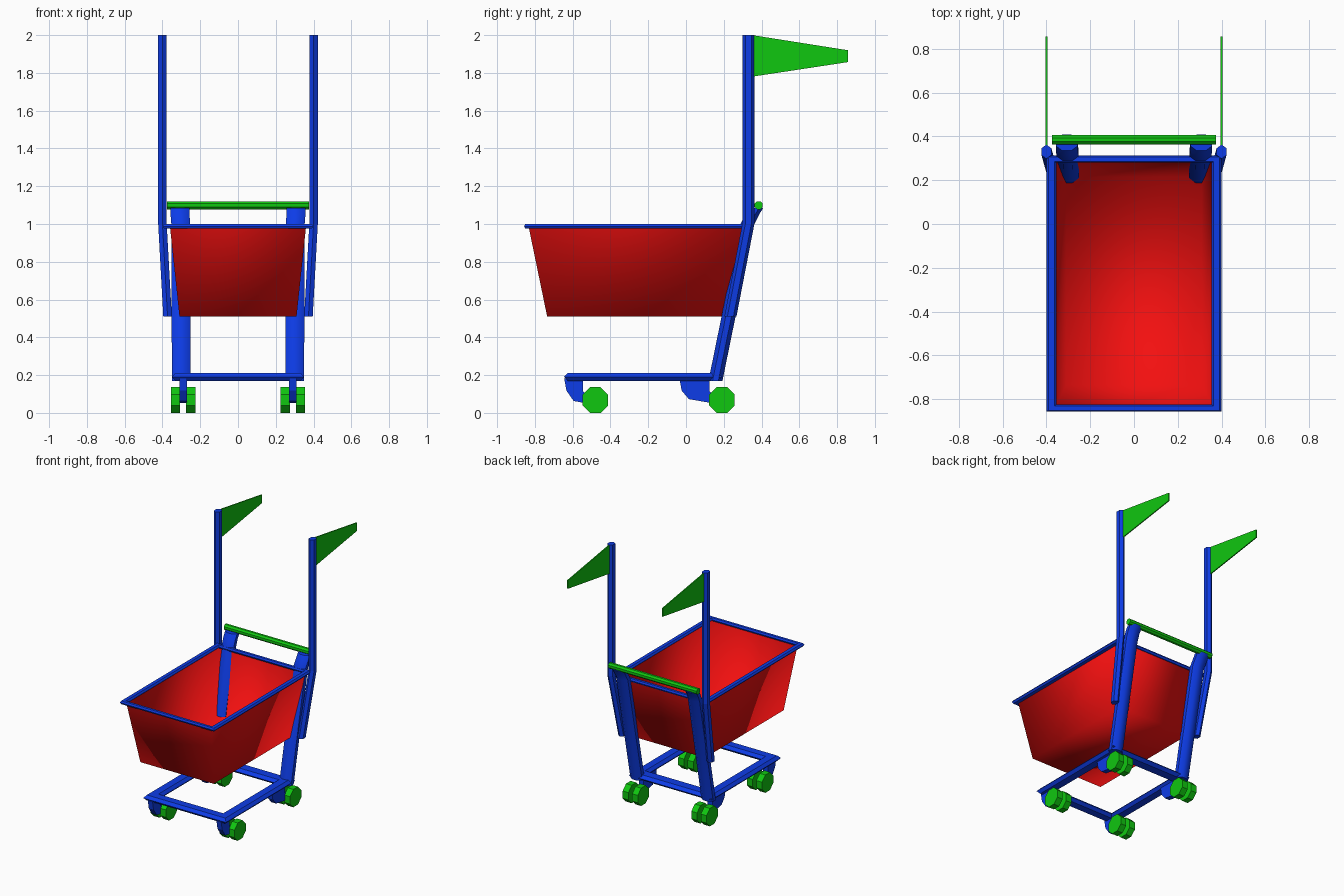
import bpy, bmesh, math
from mathutils import Vector

if "Cube" in bpy.data.objects:
    bpy.data.objects.remove(bpy.data.objects["Cube"])


def material(name, rgb):
    m = bpy.data.materials.new(name)
    m.diffuse_color = (*rgb, 1)
    m.use_nodes = True
    m.node_tree.nodes["Principled BSDF"].inputs["Base Color"].default_value = m.diffuse_color
    return m


RED = material("red", (0.9, 0.005, 0.005))
BLUE = material("blue", (0.004, 0.045, 0.8))
GREEN = material("green", (0.005, 0.57, 0.005))


def build(name, rings, mat, closed=False, caps=(True, True), smooth=None):
    """Skin a list of equal-length vertex rings."""
    bm = bmesh.new()
    vs = [[bm.verts.new(p) for p in r] for r in rings]
    n, m = len(rings[0]), len(rings)
    for i in range(m if closed else m - 1):
        a, b = vs[i], vs[(i + 1) % m]
        for j in range(n):
            k = (j + 1) % n
            bm.faces.new((a[j], a[k], b[k], b[j]))
    if not closed:
        if caps[0]:
            bm.faces.new(vs[0][::-1])
        if caps[1]:
            bm.faces.new(vs[-1])
    bmesh.ops.recalc_face_normals(bm, faces=bm.faces)
    me = bpy.data.meshes.new(name)
    bm.to_mesh(me)
    bm.free()
    me.materials.append(mat)
    ob = bpy.data.objects.new(name, me)
    bpy.context.collection.objects.link(ob)
    if smooth is not None:
        me.shade_smooth()
        if smooth < 180:
            bpy.ops.object.select_all(action='DESELECT')
            ob.select_set(True)
            bpy.context.view_layer.objects.active = ob
            bpy.ops.object.shade_smooth_by_angle(angle=math.radians(smooth))
    return ob


def rect(hx, y0, y1, z):
    return [(-hx, y0, z), (hx, y0, z), (hx, y1, z), (-hx, y1, z)]


def frame(name, outer, inner, z0, z1):
    """Mitred rectangular loop with a rounded six-point section."""
    zm = (z0 + z1) / 2
    section = [(0, zm), (.2, z1), (.8, z1), (1, zm), (.8, z0), (.2, z0)]
    o, i = rect(*outer, 0), rect(*inner, 0)
    rings = []
    for a, b in zip(o, i):
        rings.append([Vector(a).lerp(Vector(b), t) + Vector((0, 0, z))
                      for t, z in section])
    return build(name, rings, BLUE, closed=True)


def post(name, path, n, rx, ry, turn, smooth=None):
    """Upright bar with horizontal n-sided sections along a path."""
    rings = []
    for x, y, z in path:
        rings.append([(x + rx * math.cos(turn + math.tau * k / n),
                       y + ry * math.sin(turn + math.tau * k / n), z)
                      for k in range(n)])
    return build(name, rings, BLUE, smooth=smooth)


def slab(name, profile, x, half, mat):
    """Side-view (y, z) outline given thickness along x."""
    return build(name, [[(x + s * half, y, z) for y, z in profile]
                        for s in (-1, 1)], mat)


def disc(y, z, r, n):
    return [(y + r * math.cos(math.tau * (k + .5) / n),
             z + r * math.sin(math.tau * (k + .5) / n)) for k in range(n)]


# Basket and rim
basket = build("basket", [rect(.31, -.735, .215, .51), rect(.36, -.833, .30, .985)],
               RED, caps=(True, False), smooth=180)
frame("basket_rim", (.40, -.857, .312), (.355, -.825, .28), .975, 1.0)

# Lower chassis
frame("base_frame", (.35, -.645, .19), (.255, -.55, .08), .17, .212)

# Push handle
slab("handle", disc(.385, 1.099, .023, 8), 0, .375, GREEN)

R8 = 1 / math.cos(math.pi / 8)
for side, s in (("left", -1), ("right", 1)):
    # Slanted legs bending back to the handle
    post(f"{side}_leg", [(s * .30, .156, .17), (s * .303, .325, 1.0),
                         (s * .307, .350, 1.05), (s * .307, .372, 1.085)],
         8, .05 * R8, .037 * R8, math.pi / 8, 50)
    # Flag poles with slanted lower section
    post(f"{side}_flag_pole", [(s * .373, .235, .51), (s * .40, .33, 1.0),
                               (s * .40, .33, 2.0)], 6, .026, .032, math.pi / 2)
    # Flags
    slab(f"{side}_flag", [(.35, 1.78), (.857, 1.857), (.857, 1.92), (.35, 2.0)],
         s * .40, .004, GREEN)
    # Casters: fork plus twin wheels
    for end, wy, back in (("front", -.48, -.165), ("rear", .19, -.225)):
        z = .068
        fork = [(back, .115), (-.065, .115), (-.065, .045), (-.045, .03),
                (0, .02), (0, -.015), (-.06, -.015), (-.115, -.005), (back + .012, .05)]
        if end == "rear":
            fork[-2] = (-.175, .005)
        slab(f"{end}_{side}_fork", [(wy + a, z + b) for a, b in fork],
             s * .29, .02, BLUE)
        for w, wx in (("inner", .25), ("outer", .33)):
            slab(f"{end}_{side}_{w}_wheel", disc(wy, z, .068 * R8, 8),
                 s * wx, .024, GREEN)
